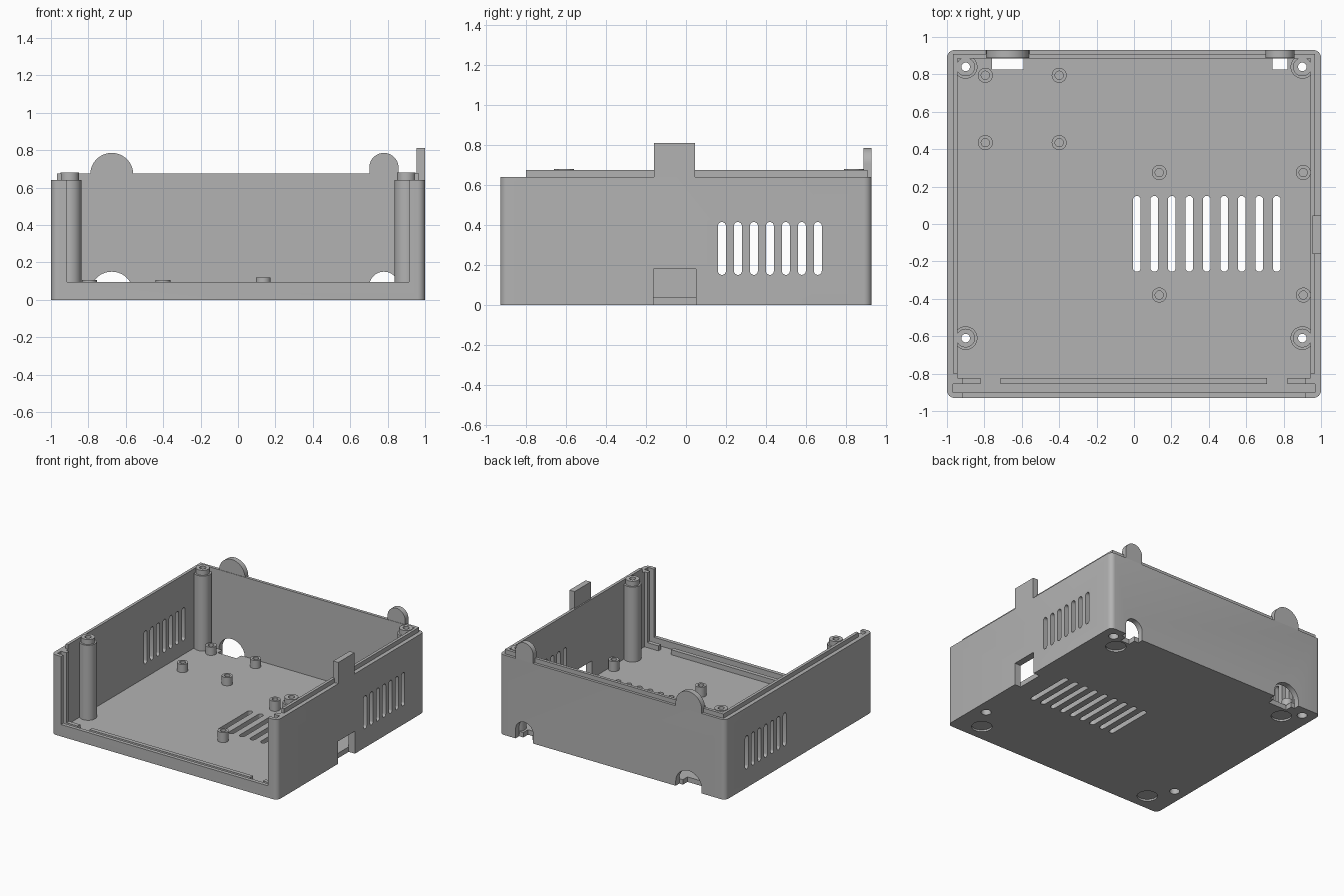
import bpy, bmesh
from math import sin, cos, pi, radians

if "Cube" in bpy.data.objects:
    bpy.data.objects.remove(bpy.data.objects["Cube"])

GREY = (0.45, 0.45, 0.45, 1)
mat = bpy.data.materials.new("grey plastic")
mat.use_nodes = True
mat.diffuse_color = GREY
mat.node_tree.nodes["Principled BSDF"].inputs["Base Color"].default_value = GREY

cutters = bpy.data.collections.new("cutters")
bpy.context.scene.collection.children.link(cutters)


def finish(name, bm, cut):
    bmesh.ops.recalc_face_normals(bm, faces=bm.faces)
    me = bpy.data.meshes.new(name)
    bm.to_mesh(me)
    bm.free()
    me.materials.append(mat)
    ob = bpy.data.objects.new(name, me)
    (cutters if cut else bpy.context.scene.collection).objects.link(ob)
    ob.hide_render = cut
    return ob


def prism(name, outline, lo, hi, axis="z", cut=False):
    """Extrude a 2D outline along an axis."""
    place = {"x": lambda a, b, t: (t, a, b),
             "y": lambda a, b, t: (a, t, b),
             "z": lambda a, b, t: (a, b, t)}[axis]
    bm = bmesh.new()
    bot = [bm.verts.new(place(a, b, lo)) for a, b in outline]
    top = [bm.verts.new(place(a, b, hi)) for a, b in outline]
    bm.faces.new(bot)
    bm.faces.new(top)
    for i in range(len(bot)):
        j = (i + 1) % len(bot)
        bm.faces.new((bot[i], bot[j], top[j], top[i]))
    return finish(name, bm, cut)


def box(name, x0, x1, y0, y1, z0, z1, cut=False):
    return prism(name, [(x0, y0), (x1, y0), (x1, y1), (x0, y1)], z0, z1, "z", cut)


def arc(cx, cy, r, start, end, n):
    return [(cx + r * cos(start + (end - start) * i / n),
             cy + r * sin(start + (end - start) * i / n)) for i in range(n + 1)]


def rounded(x0, x1, y0, y1, r, n=6):
    corners = [(x1 - r, y1 - r), (x0 + r, y1 - r), (x0 + r, y0 + r), (x1 - r, y0 + r)]
    return [p for k, (cx, cy) in enumerate(corners)
            for p in arc(cx, cy, r, k * pi / 2, (k + 1) * pi / 2, n)]


def slot(u, v0, v1, r):
    return arc(u, v1 - r, r, 0, pi, 8) + arc(u, v0 + r, r, pi, 2 * pi, 8)


def arch(u, r, centre, base):
    return arc(u, centre, r, 0, pi, 24) + [(u - r, base), (u + r, base)]


def circle(x, y, r):
    return arc(x, y, r, 0, 2 * pi, 32)[:-1]


def tube(name, x, y, profile, n=32):
    """Revolve a closed (radius, z) profile around a vertical axis."""
    bm = bmesh.new()
    rings = [[bm.verts.new((x + r * cos(2 * pi * i / n), y + r * sin(2 * pi * i / n), z))
              for r, z in profile] for i in range(n)]
    for i in range(n):
        a, b = rings[i], rings[(i + 1) % n]
        for k in range(len(profile)):
            m = (k + 1) % len(profile)
            bm.faces.new((a[k], b[k], b[m], a[m]))
    return finish(name, bm, False)


FLOOR, RIM = 0.04, 0.64
ARCHES = [(-0.675, 0.115, 0.035, 0.67, 0.083), (0.78, 0.078, 0.072, 0.707, 0.04)]
POSTS = [(sx * 0.9, y) for sx in (-1, 1) for y in (0.84, -0.61)]

# Tray body and its cavity, panel groove and open front
body = prism("tray_body", rounded(-1, 1, -0.93, 0.93, 0.04), 0, RIM)
box("cavity", -0.945, 0.945, -0.87, 0.885, FLOOR, 1, True)
box("panel_groove", -0.968, 0.968, -0.9, -0.856, FLOOR, 1, True)
box("front_opening", -0.915, 0.915, -1, -0.88, 0.095, 1, True)

# Vents in the side walls and floor
for i in range(7):
    prism("side_vent", slot(0.18 + i * 0.08, 0.15, 0.415, 0.02), -1.1, 1.1, "x", True)
for i in range(9):
    prism("floor_vent", slot(0.015 + i * 0.0935, -0.255, 0.15, 0.021), -0.1, 0.1, "z", True)

# Port openings in the right and back walls
box("side_port", 0.945, 1.1, -0.163, 0.05, -0.1, 0.18, True)
for x, r, low, high, notch in ARCHES:
    prism("back_port", arch(x, r, low, -0.1), 0.885, 1.1, "y", True)
    box("floor_notch", x - notch, x + notch, 0.827, 1.0, -0.1, 0.06, True)

# Screw holes and foot recesses underneath
for x, y in POSTS:
    prism("screw_hole", circle(x, y, 0.037), -0.1, 0.1, "z", True)
for x in (-0.79, 0.79):
    for y in (-0.79, 0.735):
        prism("foot_recess", circle(x, y, 0.075), -0.1, 0.015, "z", True)

mod = body.modifiers.new("cuts", "BOOLEAN")
mod.operand_type = "COLLECTION"
mod.collection = cutters
mod.solver = "EXACT"
bpy.context.view_layer.objects.active = body
bpy.ops.object.modifier_apply(modifier=mod.name)
for ob in list(cutters.objects):
    bpy.data.objects.remove(ob)
bpy.data.collections.remove(cutters)
cutters = None

# Raised inner lip around three sides
inner = [(-0.945, -0.8), (-0.945, 0.885), (0.945, 0.885), (0.945, -0.8)]
outer = [(0.968, -0.8), (0.968, 0.909), (-0.968, 0.909), (-0.968, -0.8)]
prism("rim_lip", inner + outer, RIM, 0.675)

# Locating tabs
box("side_tab", 0.955, 1, -0.16, 0.045, RIM, 0.81)
for x, r, low, high, notch in ARCHES:
    prism("back_tab", arch(x, r, high, RIM), 0.888, 0.93, "y")

# Panel rails and floor strips behind the groove
for s in (-1, 1):
    lo, hi = sorted((s * 0.918, s * 0.95))
    box("panel_rail", lo, hi, -0.856, -0.823, FLOOR, RIM)
    lo, hi = sorted((s * 0.82, s * 0.95))
    box("short_strip", lo, hi, -0.856, -0.823, FLOOR, 0.08)
box("long_strip", -0.715, 0.71, -0.856, -0.823, FLOOR, 0.08)

# Corner screw posts with a stepped neck
for x, y in POSTS:
    tube("screw_post", x, y, [(0.037, 0.02), (0.063, 0.02), (0.063, RIM), (0.05, RIM),
                              (0.05, 0.68), (0.023, 0.68), (0.023, 0.55), (0.037, 0.55)])

# Circuit board standoffs
for xs, ys, top in (((-0.795, -0.4), (0.795, 0.435), 0.105),
                    ((0.135, 0.905), (0.275, -0.38), 0.12)):
    for x in xs:
        for y in ys:
            tube("standoff", x, y, [(0.022, 0.03), (0.04, 0.03), (0.04, top), (0.022, top)])

# Smooth the round parts, keep edges sharp
bpy.ops.object.select_all(action="DESELECT")
for ob in bpy.context.scene.objects:
    if ob.type == "MESH" and mat.name in ob.data.materials:
        ob.select_set(True)
bpy.context.view_layer.objects.active = body
bpy.ops.object.shade_smooth_by_angle(angle=radians(30))
